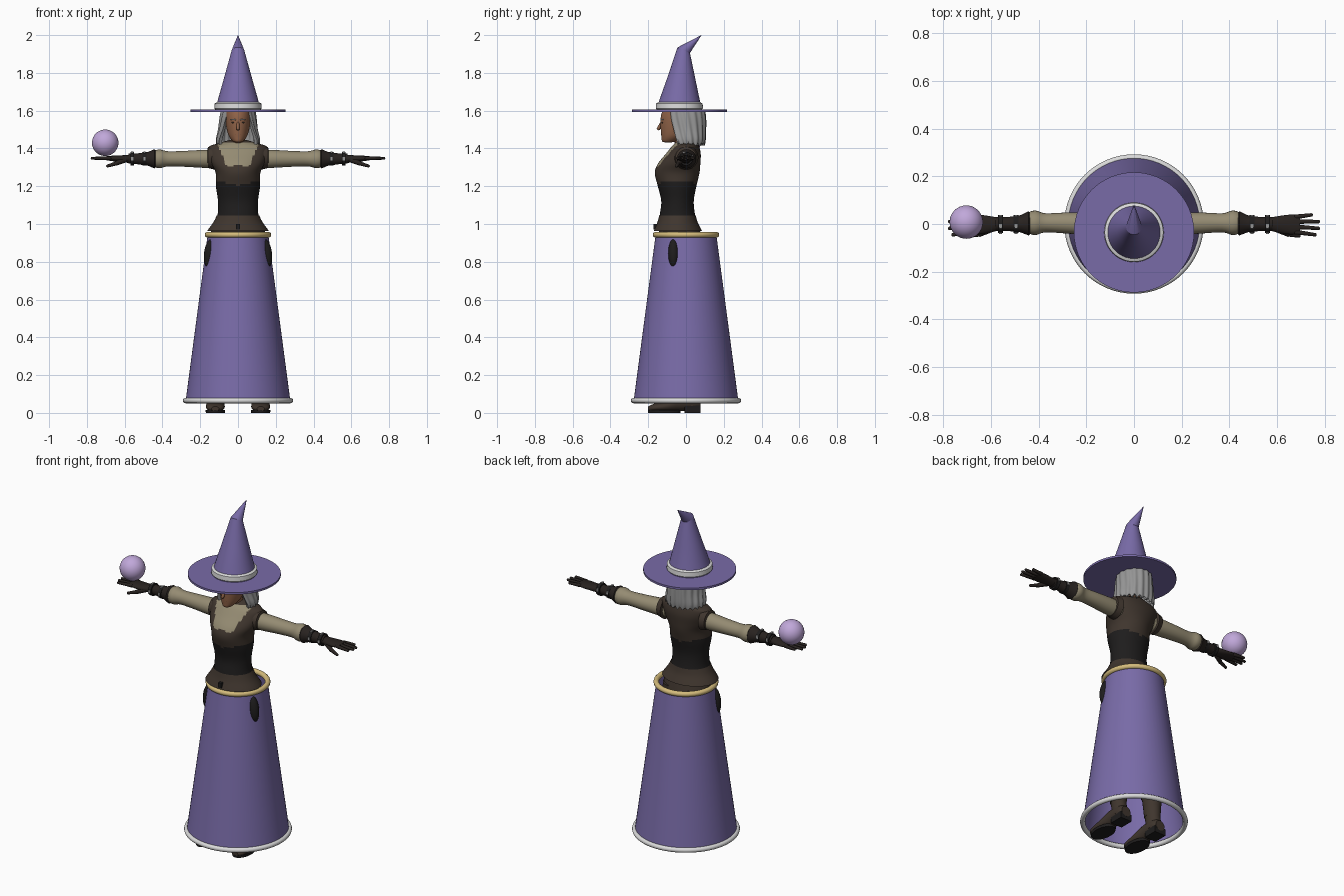
import bpy, bmesh, math
from mathutils import Vector

if "Cube" in bpy.data.objects:
    bpy.data.objects.remove(bpy.data.objects["Cube"])

def material(name, rgb):
    m = bpy.data.materials.new(name)
    m.diffuse_color = (*rgb, 1)
    m.use_nodes = True
    m.node_tree.nodes["Principled BSDF"].inputs["Base Color"].default_value = m.diffuse_color
    return m

PURPLE = material("purple cloth", (0.19, 0.147, 0.39))
LILAC = material("lilac orb", (0.53, 0.39, 0.70))
BROWN = material("brown leather", (0.05, 0.036, 0.027))
BLACK = material("black leather", (0.013, 0.012, 0.012))
CREAM = material("cream linen", (0.30, 0.26, 0.17))
GREY = material("grey hair", (0.30, 0.30, 0.30))
SKIN = material("skin", (0.28, 0.125, 0.065))
GOLD = material("gold trim", (0.66, 0.50, 0.20))
WHITE = material("white trim", (0.70, 0.70, 0.70))
DARK = material("dark glove leather", (0.021, 0.016, 0.014))

def finish(name, bm, mats, rule=None, angle=40):
    bmesh.ops.recalc_face_normals(bm, faces=bm.faces)
    if rule:
        for f in bm.faces:
            f.material_index = rule(f.calc_center_median())
    me = bpy.data.meshes.new(name)
    bm.to_mesh(me)
    bm.free()
    ob = bpy.data.objects.new(name, me)
    bpy.context.collection.objects.link(ob)
    for m in (mats if isinstance(mats, list) else [mats]):
        me.materials.append(m)
    bpy.context.view_layer.objects.active = ob
    ob.select_set(True)
    bpy.ops.object.shade_smooth_by_angle(angle=math.radians(angle))
    ob.select_set(False)
    return ob

def spline(rows, n):
    """Catmull-Rom interpolation of the ring values."""
    out = []
    for i in range(len(rows) - 1):
        p = [rows[max(0, min(len(rows) - 1, i + k))] for k in (-1, 0, 1, 2)]
        for j in range(n):
            t = j / n
            out.append([0.5 * (2*b + (c - a)*t + (2*a - 5*b + 4*c - d)*t*t + (3*b - a - 3*c + d)*t**3)
                        for a, b, c, d in zip(*p)])
    return out + [rows[-1]]

def loft(name, rows, mats, axis="z", segs=24, n=1, caps=True, rule=None, shift=None, angle=40):
    """Rows are (position on axis, centre 1, centre 2, radius 1, radius 2)."""
    bm = bmesh.new()
    rings = []
    for t, c1, c2, a, b in (spline(rows, n) if n > 1 else rows):
        ring = []
        for k in range(segs):
            u = c1 + a * math.cos(math.tau * k / segs)
            v = c2 + b * math.sin(math.tau * k / segs)
            co = Vector({"x": (t, u, v), "y": (u, t, v), "z": (u, v, t)}[axis])
            ring.append(bm.verts.new(shift(co) if shift else co))
        rings.append(ring)
    for r, q in zip(rings, rings[1:]):
        for k in range(segs):
            j = (k + 1) % segs
            bm.faces.new((r[k], r[j], q[j], q[k]))
    if caps:
        bm.faces.new(rings[0])
        bm.faces.new(rings[-1])
    return finish(name, bm, mats, rule, angle)

def torus(name, z, y, major, minor, mat):
    bpy.ops.mesh.primitive_torus_add(location=(0, y, z), major_radius=major, minor_radius=minor,
                                     major_segments=64, minor_segments=12)
    ob = bpy.context.object
    ob.name = name
    ob.data.materials.append(mat)
    bpy.ops.object.shade_smooth()
    return ob

def ball(name, loc, scale, mat):
    bpy.ops.mesh.primitive_uv_sphere_add(segments=32, ring_count=20, location=loc, radius=1)
    ob = bpy.context.object
    ob.name, ob.scale = name, scale
    ob.data.materials.append(mat)
    bpy.ops.object.shade_smooth()
    return ob

def box(name, loc, size, mat):
    bpy.ops.mesh.primitive_cube_add(size=1, location=loc)
    ob = bpy.context.object
    ob.name, ob.scale = name, size
    ob.data.materials.append(mat)

def limb(name, p, q, r1, r2, mat):
    """Tapered round segment between two points."""
    p, q = Vector(p), Vector(q)
    bm = bmesh.new()
    bmesh.ops.create_uvsphere(bm, u_segments=10, v_segments=8, radius=1)
    rot = (q - p).to_track_quat("Z", "Y")
    for v in bm.verts:
        end, r = (q, r2) if v.co.z > 0.01 else (p, r1)
        v.co = end + rot @ (v.co * r)
    return finish(name, bm, mat, angle=60)

# Hat: brim, bent cone, band
HY = -0.035
loft("hat_brim", [(1.593, 0, HY, .252, .252), (1.605, 0, HY, .252, .252)], PURPLE, segs=64)
loft("hat_cone", [(1.6, 0, HY, .122, .122), (1.645, 0, HY, .110, .110), (1.78, 0, -.025, .072, .072),
                  (1.92, 0, -.012, .033, .033)], PURPLE, segs=40, caps=False,
     shift=lambda c: c + Vector((0, 0, -.45 * (c.y + .012) if c.z > 1.9 else 0)))
loft("hat_tip", [(1.92, 0, -.012, .033, .033), (2.0, 0, .082, .0005, .0005)], PURPLE, segs=40,
     shift=lambda c: c + Vector((0, 0, -.45 * (c.y + .012) if c.z < 1.95 else 0)))
loft("hat_band", [(1.605, 0, HY, .118, .118), (1.612, 0, HY, .125, .125), (1.638, 0, HY, .123, .123),
                  (1.646, 0, HY, .108, .108)], WHITE, segs=48)

# Skirt with trims
loft("skirt", [(.065, 0, 0, .277, .277), (.94, 0, 0, .161, .161)], PURPLE, segs=64, caps=False)
torus("skirt_hem", .065, 0, .278, .014, WHITE)
torus("skirt_waistband", .943, 0, .161, .015, GOLD)

# Torso: corset below, vest above, linen inset at the neckline
def torso_rule(c):
    if 1.04 < c.z < 1.205 + .02 * abs(c.x) / .1:
        return 1
    low = 1.305 + .25 * abs(abs(c.x) - .04)
    wide = .068 + max(0, c.z - 1.33) * .45
    return 2 if c.y < -.02 and c.z > low and abs(c.x) < wide and c.z < 1.43 else 0

loft("torso", [(.90, 0, -.02, .145, .11), (.97, 0, -.035, .142, .108), (1.04, 0, -.045, .110, .095),
               (1.12, 0, -.045, .106, .086), (1.20, 0, -.047, .117, .102), (1.27, 0, -.047, .118, .118),
               (1.32, 0, -.036, .140, .112), (1.37, 0, -.015, .155, .093), (1.41, 0, -.003, .152, .073),
               (1.428, 0, .002, .10, .06), (1.445, 0, .005, .045, .045)],
     [BROWN, BLACK, CREAM], segs=72, n=6, rule=torso_rule)
loft("peplum", [(1.045, 0, -.045, .112, .097), (1.01, 0, -.045, .130, .106), (.975, 0, -.043, .155, .122),
                (.962, 0, -.042, .163, .128)], BROWN, segs=48, n=3, caps=False)
box("corset_clasp", (0, -.163, .985), (.02, .02, .03), BLACK)

# Head, neck and face
loft("neck", [(1.38, 0, -.01, .05, .045), (1.43, 0, -.018, .037, .04), (1.50, 0, -.03, .037, .045)], SKIN, n=3)
loft("head", [(1.432, 0, -.095, .012, .014), (1.437, 0, -.09, .026, .036), (1.46, 0, -.07, .045, .060),
              (1.49, 0, -.053, .057, .080), (1.53, 0, -.045, .064, .090), (1.57, 0, -.04, .067, .093),
              (1.605, 0, -.035, .066, .088)], SKIN, segs=32, n=4)
limb("nose", (0, -.13, 1.535), (0, -.145, 1.506), .007, .010, SKIN)
limb("lips", (-.011, -.124, 1.474), (.011, -.124, 1.474), .006, .006, SKIN)
for s in (-1, 1):
    ball("eye", (s * .025, -.126, 1.537), (.011, .004, .004), BROWN)
    limb("eyebrow", (s * .014, -.131, 1.552), (s * .038, -.121, 1.554), .0035, .0025, GREY)

# Bob hair: rippled shell, open at the face
bm = bmesh.new()
hair = spline([(1.60, .09, .10, 36), (1.56, .096, .105, 42), (1.50, .103, .105, 52),
               (1.45, .114, .103, 60), (1.422, .112, .098, 64)], 3)
grid = []
for layer in (1, .84):
    for z, rx, ry, gap in (hair if layer == 1 else hair[::-1]):
        row = []
        for k in range(73):
            a = math.radians(gap + (360 - 2 * gap) * k / 72)
            w = layer * (1 + .035 * math.sin(k * math.tau / 6))
            drop = .008 * math.sin(k * 1.3) * max(0, (1.47 - z) / .05)
            row.append(bm.verts.new((rx * w * math.sin(a), -.001 - ry * w * math.cos(a), z + drop)))
        grid.append(row)
for r, q in zip(grid, grid[1:] + grid[:1]):
    for k in range(72):
        bm.faces.new((r[k], r[k + 1], q[k + 1], q[k]))
for k in (0, 72):
    for i in range(len(hair) - 1):
        m = len(grid) - 1 - i
        bm.faces.new((grid[i][k], grid[i + 1][k], grid[m - 1][k], grid[m][k]))
finish("hair", bm, GREY)

AZ = 1.345
for s in (-1, 1):
    side = "left" if s > 0 else "right"
    def arm(name, rows, mat, **kw):
        return loft(side + name, [(s * x, cy, cz, a, b) for x, cy, cz, a, b in rows], mat, axis="x", **kw)
    # Sleeve and shoulder edge
    arm("_sleeve", [(.11, .0, AZ, .045, .045), (.17, .0, AZ, .048, .048), (.28, .004, AZ, .044, .042),
                    (.37, .005, AZ, .040, .040), (.41, .005, AZ, .051, .049), (.435, .005, AZ, .047, .046),
                    (.445, .005, AZ, .036, .036)], CREAM, n=4)
    arm("_armhole", [(.125, 0, 1.352, .066, .064), (.158, 0, 1.352, .056, .056), (.162, 0, 1.35, .047, .047)],
        BROWN)
    # Gauntlet with straps and buckles
    arm("_gauntlet", [(.435, .003, AZ, .044, .044), (.442, .003, AZ, .051, .051), (.475, .001, AZ, .036, .037),
                      (.53, .0, AZ, .029, .029), (.58, .0, AZ + .002, .029, .026)], DARK)
    for x in (.495, .56):
        arm("_strap", [(x - .010, 0, AZ, .038, .036), (x + .010, 0, AZ, .037, .035)], BLACK)
        for y, z, dy, dz in ((-.037, 0, .008, .018), (-.01, .035, .018, .008), (.034, .01, .008, .018)):
            box(side + "_buckle", (s * x, y, AZ + z), (.012, dy, dz), GREY)
    # Palm, fingers, thumb
    arm("_palm", [(.57, 0, AZ, .027, .022), (.61, -.002, AZ, .036, .019), (.66, -.002, AZ + .002, .042, .015),
                  (.695, -.002, AZ + .003, .039, .011)], DARK, n=2)
    for y0, y1, x in ((-.034, -.045, .758), (-.012, -.018, .772), (.010, .010, .772), (.030, .038, .742)):
        limb(side + "_finger", (s * .68, y0, AZ + .003), (s * x, y1, AZ + .003), .0105, .008, DARK)
    limb(side + "_thumb_base", (s * .60, -.02, AZ - .005), (s * .645, -.042, AZ - .024), .016, .012, DARK)
    limb(side + "_thumb", (s * .645, -.042, AZ - .024), (s * .69, -.050, AZ - .038), .011, .008, DARK)
    # Hip pouch showing through the skirt
    ball(side + "_hip_pouch", (s * .148, -.066, .845), (.032, .028, .077), BLACK).rotation_euler = (0, -s * .13, 0)
    # Leg, boot shaft, shoe and heel
    loft(side + "_leg", [(.13, s * .12, .01, .042, .045), (.30, s * .115, .01, .055, .06),
                         (.48, s * .10, -.01, .052, .055), (.75, s * .08, -.02, .075, .085),
                         (.93, s * .07, -.02, .070, .095)], BROWN, n=3)
    loft(side + "_boot_shaft", [(.04, s * .12, .03, .040, .048), (.12, s * .12, .015, .040, .045),
                                (.24, s * .118, .01, .052, .056), (.25, s * .118, .01, .058, .062)], BROWN, n=2)
    loft(side + "_shoe", [(.078, s * .12, .05, .030, .030), (.05, s * .12, .055, .042, .040),
                          (-.03, s * .12, .055, .043, .045), (-.10, s * .12, .036, .050, .030),
                          (-.17, s * .12, .027, .045, .021), (-.20, s * .12, .022, .020, .012)],
         BROWN, axis="y", n=3)
    loft(side + "_sole", [(0, s * .12, -.115, .050, .085), (.016, s * .12, -.115, .052, .087)], BLACK)
    box(side + "_heel", (s * .12, .035, .02), (.075, .085, .04), BLACK)

# Floating orb above the right hand
ball("orb", (-.703, .008, 1.43), (.07, .07, .07), LILAC)
